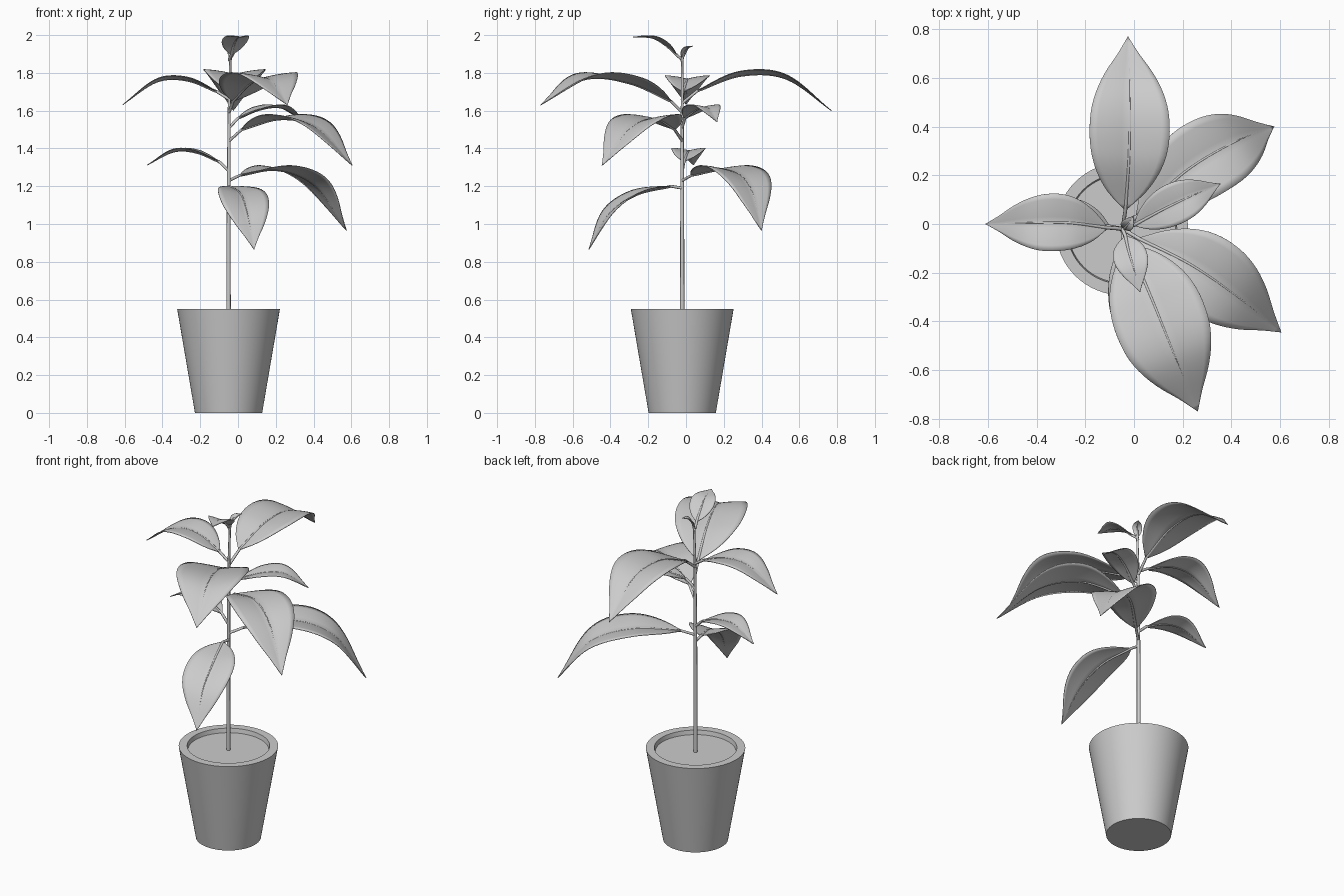
import bpy, bmesh, math
from mathutils import Vector

if "Cube" in bpy.data.objects:
    bpy.data.objects.remove(bpy.data.objects["Cube"])

CX, CY = -0.05, -0.02


def smooth(obj, angle=35):
    bpy.ops.object.select_all(action='DESELECT')
    obj.select_set(True)
    bpy.context.view_layer.objects.active = obj
    bpy.ops.object.shade_smooth_by_angle(angle=math.radians(angle))


def mesh_object(name, verts, faces):
    me = bpy.data.meshes.new(name)
    me.from_pydata(verts, [], faces)
    bm = bmesh.new()
    bm.from_mesh(me)
    bmesh.ops.remove_doubles(bm, verts=bm.verts, dist=1e-5)
    bmesh.ops.recalc_face_normals(bm, faces=bm.faces)
    bm.to_mesh(me)
    bm.free()
    obj = bpy.data.objects.new(name, me)
    bpy.context.collection.objects.link(obj)
    return obj


def lathe(name, profile, n=64):
    verts = [(CX + r * math.cos(2 * math.pi * i / n), CY + r * math.sin(2 * math.pi * i / n), z)
             for r, z in profile for i in range(n)]
    faces = [(k * n + i, k * n + (i + 1) % n, (k + 1) * n + (i + 1) % n, (k + 1) * n + i)
             for k in range(len(profile) - 1) for i in range(n)]
    last = (len(profile) - 1) * n
    faces += [tuple(range(n))[::-1], tuple(range(last, last + n))]
    obj = mesh_object(name, verts, faces)
    smooth(obj)
    return obj


def tube(name, pts, r0, r1):
    cu = bpy.data.curves.new(name, 'CURVE')
    cu.dimensions = '3D'
    cu.bevel_depth = 1.0
    cu.bevel_resolution = 2
    cu.use_fill_caps = True
    sp = cu.splines.new('POLY')
    sp.points.add(len(pts) - 1)
    for i, p in enumerate(pts):
        sp.points[i].co = (*p, 1)
        sp.points[i].radius = r0 + (r1 - r0) * i / (len(pts) - 1)
    sp.use_smooth = True
    obj = bpy.data.objects.new(name, cu)
    bpy.context.collection.objects.link(obj)
    return obj


def spline(pts, t):
    """Catmull-Rom point at t in 0..1 through pts."""
    n = len(pts) - 1
    i = min(int(t * n), n - 1)
    u = t * n - i
    b, c = pts[i], pts[i + 1]
    a = pts[i - 1] if i > 0 else 2 * b - c
    d = pts[i + 2] if i + 2 <= n else 2 * c - b
    return 0.5 * (2 * b + (c - a) * u + (2 * a - 5 * b + 4 * c - d) * u * u
                  + (3 * b - a - 3 * c + d) * u ** 3)


OUTLINE = [Vector((w, 0)) for w in (0.03, 0.46, 0.74, 0.91, 0.99, 1.0, 0.95, 0.81, 0.58, 0.27, 0.0)]


def leaf(name, node_z, half, pts, fold=0.26):
    pts = [Vector(p) for p in pts]
    chord = pts[-1] - pts[0]
    side = Vector((-chord.y, chord.x, 0)).normalized()
    rows, cols = 28, 10
    verts, rib = [], []
    for r in range(rows + 1):
        t = r / rows
        p = spline(pts, t)
        rib.append(p)
        w = half * max(spline(OUTLINE, t).x, 0.0)
        for c in range(cols + 1):
            s = 2 * c / cols - 1
            lift = w * (fold * abs(s) - 0.4 * fold * s * s)
            verts.append(p + side * (w * s) + Vector((0, 0, lift)))
    n = cols + 1
    faces = [(r * n + c, r * n + c + 1, (r + 1) * n + c + 1, (r + 1) * n + c)
             for r in range(rows) for c in range(cols)]
    blade = mesh_object(name + "_blade", verts, faces)
    mod = blade.modifiers.new("thickness", 'SOLIDIFY')
    mod.thickness = 0.004
    mod.offset = 0
    smooth(blade, 50)
    # petiole continues into the midrib
    node = Vector((CX + 0.003, CY, node_z))
    tube(name + "_midrib", [node, node.lerp(rib[0], 0.5)] + rib, 0.008, 0.0015)


# pot, soil and stem
lathe("pot", [(0.178, 0), (0.272, 0.55), (0.226, 0.55), (0.220, 0.52)])
lathe("soil", [(0.221, 0.50), (0.221, 0.525)])
tube("stem", [(CX, CY, 0.50), (CX, CY, 1.0), (CX + 0.002, CY, 1.4),
              (CX + 0.004, CY, 1.68), (CX + 0.01, CY, 1.88)], 0.012, 0.006)

# leaves: name, node height, half width, midrib points
leaf("low_front_leaf", 1.19, 0.133,
     [(-0.045, -0.08, 1.20), (0.015, -0.26, 1.155), (0.05, -0.41, 1.05), (0.085, -0.515, 0.865)])
leaf("low_right_leaf", 1.23, 0.16,
     [(0.01, 0.03, 1.258), (0.21, 0.215, 1.285), (0.41, 0.335, 1.20), (0.575, 0.40, 0.965)])
leaf("low_left_leaf", 1.28, 0.09,
     [(-0.10, -0.01, 1.33), (-0.22, 0.01, 1.378), (-0.34, 0.02, 1.382), (-0.48, 0.04, 1.312)])
leaf("middle_right_leaf", 1.44, 0.165,
     [(0.02, -0.06, 1.50), (0.23, -0.165, 1.555), (0.42, -0.295, 1.505), (0.605, -0.445, 1.31)])
leaf("middle_back_leaf", 1.51, 0.085,
     [(0.0, -0.005, 1.56), (0.12, 0.06, 1.607), (0.235, 0.115, 1.613), (0.355, 0.165, 1.54)])
leaf("upper_left_leaf", 1.66, 0.118,
     [(-0.11, -0.015, 1.70), (-0.27, 0.005, 1.76), (-0.43, 0.005, 1.752), (-0.61, 0.0, 1.632)])
leaf("upper_front_leaf", 1.59, 0.19,
     [(-0.025, -0.08, 1.65), (0.07, -0.30, 1.745), (0.165, -0.535, 1.765), (0.262, -0.77, 1.63)])
leaf("upper_back_leaf", 1.64, 0.164,
     [(-0.035, 0.06, 1.705), (-0.02, 0.29, 1.785), (-0.018, 0.53, 1.768), (-0.025, 0.77, 1.60)])
leaf("top_front_leaf", 1.87, 0.07,
     [(-0.035, -0.05, 1.895), (-0.022, -0.11, 1.948), (-0.002, -0.18, 1.985), (0.025, -0.28, 1.99)])
leaf("top_bud_leaf", 1.86, 0.026,
     [(-0.04, -0.02, 1.87), (-0.034, -0.012, 1.905), (-0.02, 0.005, 1.93), (0.0, 0.035, 1.942)], 0.5)
